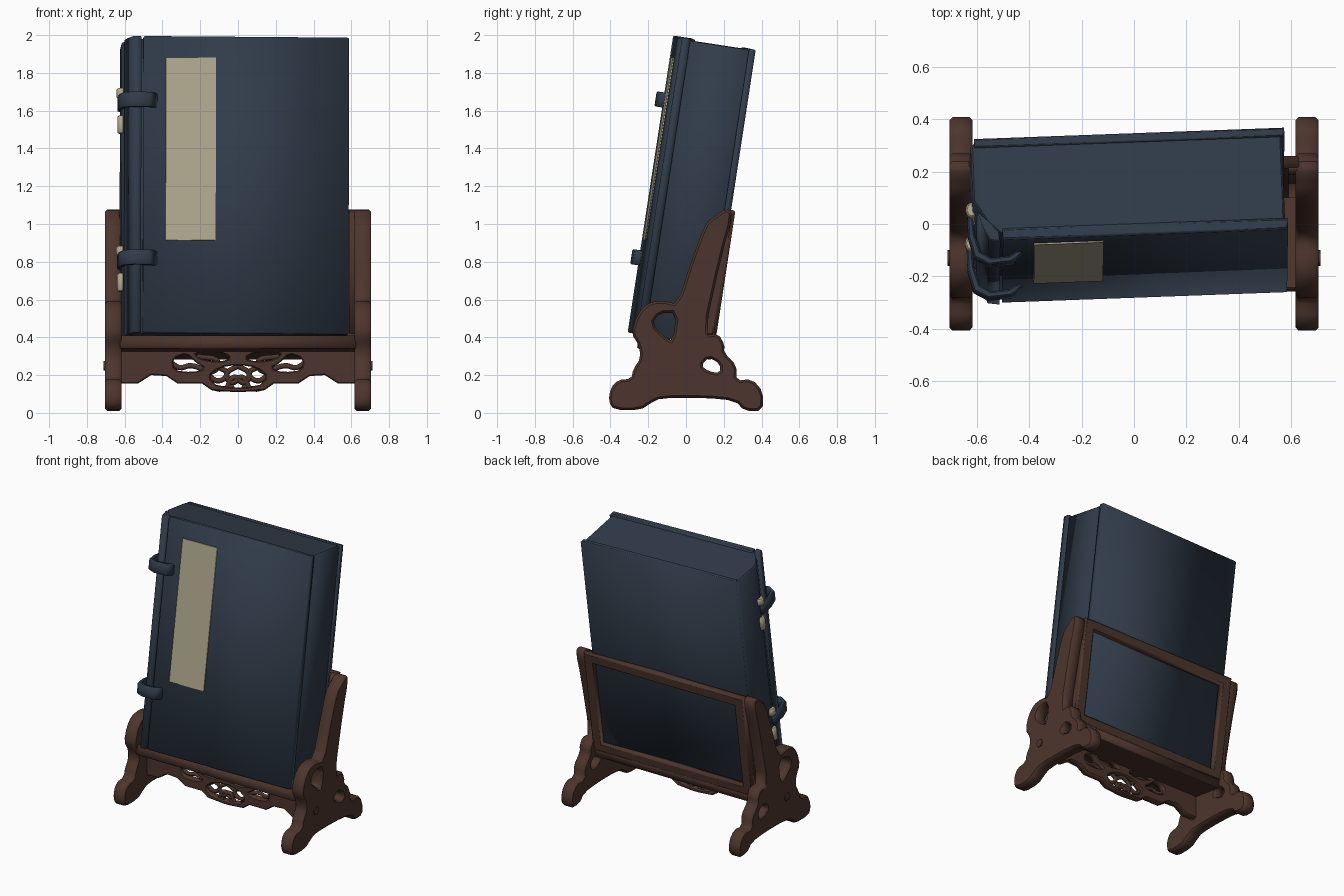
import bpy, math
from mathutils import Matrix, Vector

cube = bpy.data.objects.get("Cube")
if cube:
    bpy.data.objects.remove(cube, do_unlink=True)


def material(name, rgb):
    m = bpy.data.materials.new(name)
    m.use_nodes = True
    m.diffuse_color = (*rgb, 1)
    bsdf = m.node_tree.nodes["Principled BSDF"]
    bsdf.inputs["Base Color"].default_value = (*rgb, 1)
    bsdf.inputs["Roughness"].default_value = 0.8
    return m


NAVY = material("navy cloth", (0.030, 0.045, 0.068))
WOOD = material("dark red wood", (0.075, 0.036, 0.026))
CREAM = material("cream paper", (0.43, 0.385, 0.265))


def soften(pts, rounds=1):
    """Corner cutting that rounds a closed outline."""
    for _ in range(rounds):
        out = []
        for a, b in zip(pts, pts[1:] + pts[:1]):
            a, b = Vector(a), Vector(b)
            out += [tuple(a.lerp(b, 0.25)), tuple(a.lerp(b, 0.75))]
        pts = out
    return pts


def rect(x0, x1, y0, y1):
    return [(x0, y0), (x1, y0), (x1, y1), (x0, y1)]


def oval(cx, cy, rx, ry, n=12):
    steps = [math.tau * i / n for i in range(n)]
    return [(cx + rx * math.cos(a), cy + ry * math.sin(a)) for a in steps]


def to_mesh(name, curve, matrix, mat):
    """Turn a curve into a mesh object in the scene."""
    tmp = bpy.data.objects.new(name + "_curve", curve)
    bpy.context.collection.objects.link(tmp)
    dg = bpy.context.evaluated_depsgraph_get()
    mesh = bpy.data.meshes.new_from_object(tmp.evaluated_get(dg))
    bpy.data.objects.remove(tmp, do_unlink=True)
    mesh.transform(matrix)
    mesh.materials.clear()
    mesh.materials.append(mat)
    ob = bpy.data.objects.new(name, mesh)
    bpy.context.collection.objects.link(ob)
    return ob


def plate(name, outlines, lo, hi, matrix, mat, bevel=0.0):
    """Flat plate with holes: outlines in local XY, thickness along local Z."""
    cu = bpy.data.curves.new(name, "CURVE")
    cu.dimensions, cu.fill_mode = "2D", "BOTH"
    cu.extrude = (hi - lo) / 2 - bevel
    cu.bevel_depth, cu.bevel_resolution, cu.offset = bevel, 0, -bevel
    for pts in outlines:
        sp = cu.splines.new("POLY")
        sp.points.add(len(pts) - 1)
        for p, q in zip(sp.points, pts):
            p.co = (q[0], q[1], 0, 1)
        sp.use_cyclic_u = True
    return to_mesh(name, cu, matrix @ Matrix.Translation((0, 0, (lo + hi) / 2)), mat)


def tube(name, pts, radius, matrix, mat):
    """Carved strand following a smooth path."""
    cu = bpy.data.curves.new(name, "CURVE")
    cu.dimensions, cu.resolution_u = "3D", 5
    cu.bevel_depth, cu.bevel_resolution, cu.use_fill_caps = radius, 1, True
    sp = cu.splines.new("BEZIER")
    sp.bezier_points.add(len(pts) - 1)
    for p, q in zip(sp.bezier_points, pts):
        p.co = (q[0], q[1], 0)
        p.handle_left_type = p.handle_right_type = "AUTO"
    return to_mesh(name, cu, matrix, mat)


# Leaning frame: origin at the lower front edge, y is depth, z runs up the cover
LEAN = Matrix.Translation((0, -0.278, 0.42)) @ Matrix.Rotation(-0.152, 4, "X")
BOOK = (Matrix.Translation((0, -0.278, 0.42)) @ Matrix.Rotation(0.038, 4, "Z")
        @ Matrix.Rotation(-0.152, 4, "X") @ Matrix.Rotation(0.008, 4, "Y"))
# Upright planes: local XY becomes XZ, or YZ
FACE = Matrix.Rotation(math.pi / 2, 4, "X")
SIDE = Matrix(((0, 0, 1, 0), (1, 0, 0, 0), (0, 1, 0, 0), (0, 0, 0, 1)))

# Book case: body block, front board and spine strip
TALL = 1.59
body = [(-0.535, 0.02), (0.575, 0.02), (0.575, 0.37), (0.56, 0.385),
        (-0.59, 0.385), (-0.615, 0.36), (-0.615, 0.15)]
plate("case_body", [body], 0.0, TALL - 0.012, BOOK, NAVY, 0.008)
plate("back_board", [rect(-0.60, 0.585, 0.355, 0.39)], 0.0, TALL - 0.006, BOOK, NAVY, 0.006)
plate("front_board", [rect(-0.505, 0.585, -0.005, 0.04)], 0.0, TALL, BOOK, NAVY, 0.008)
plate("front_flap", [[(-0.56, -0.005), (-0.515, -0.012), (-0.515, 0.03), (-0.60, 0.11)]],
      0.0, TALL, BOOK, NAVY, 0.006)

# Title slip on the cover
COVER = BOOK @ FACE
plate("title_slip", [rect(-0.385, -0.12, 0.497, 1.475)], 0.0045, 0.0115, COVER, CREAM)

# Closing straps with their pins
strap = [(-0.43, -0.006), (-0.47, -0.045), (-0.56, -0.052), (-0.615, -0.02), (-0.635, 0.06),
         (-0.635, 0.16), (-0.615, 0.16), (-0.61, 0.07), (-0.59, 0.0), (-0.55, -0.025),
         (-0.48, -0.02), (-0.45, -0.002)]
for label, z in (("upper", 1.245), ("lower", 0.40)):
    plate(label + "_strap", [strap], z - 0.04, z + 0.04, BOOK, NAVY, 0.006)
    plate(label + "_pin_top", [oval(-0.618, 0.155, 0.024, 0.03, 8)], z + 0.035, z + 0.085,
          BOOK, CREAM, 0.006)
    plate(label + "_pin_end", [oval(-0.616, 0.155, 0.02, 0.026, 8)], z - 0.155, z - 0.06,
          BOOK, CREAM, 0.006)

# Side panels of the stand, cut from one scrolled profile
foot_front = [(-0.24, 0.015), (-0.38, 0.015), (-0.41, 0.06), (-0.40, 0.13), (-0.36, 0.175),
              (-0.29, 0.18), (-0.28, 0.23), (-0.24, 0.29), (-0.25, 0.36), (-0.29, 0.42),
              (-0.26, 0.52), (-0.20, 0.585), (-0.12, 0.595)]
post = [(-0.045, 0.575), (0.02, 0.78), (0.10, 1.0), (0.15, 1.04), (0.215, 1.085),
        (0.25, 1.05), (0.19, 0.84), (0.095, 0.41)]
foot_back = [(0.17, 0.42), (0.205, 0.36), (0.20, 0.32), (0.27, 0.25), (0.265, 0.17),
             (0.35, 0.18), (0.41, 0.11), (0.405, 0.01), (0.31, 0.01), (0.26, 0.065),
             (0.1, 0.08), (-0.13, 0.08), (-0.19, 0.05)]
profile = soften(foot_front + post + foot_back)
teardrop = soften([(-0.18, 0.47), (-0.14, 0.53), (-0.05, 0.53), (-0.07, 0.38), (-0.11, 0.40)])
keyhole = soften([(0.08, 0.25), (0.12, 0.295), (0.18, 0.26), (0.18, 0.21), (0.12, 0.22)])
for label, s in (("left", 1), ("right", -1)):
    lo, hi = sorted((s * 0.617, s * 0.705))
    plate(label + "_side_panel", [profile, teardrop, keyhole], lo, hi, SIDE, WOOD, 0.012)
    lo, hi = sorted((s * 0.70, s * 0.712))
    plate(label + "_side_boss", [oval(-0.13, 0.25, 0.03, 0.03, 6)], lo, hi, SIDE, WOOD)
    # Corner block that ties each panel to the back frame
    lo, hi = sorted((s * 0.59, s * 0.63))
    plate(label + "_frame_stile", [[(0.10, 0.42), (0.14, 0.42), (0.245, 1.05),
                                    (0.215, 1.075), (0.19, 1.05)]], lo, hi, SIDE, WOOD)

# Back frame behind the book
BACK = LEAN @ FACE
plate("back_frame", [rect(-0.63, 0.63, -0.02, 0.725), rect(-0.555, 0.555, 0.045, 0.655)],
      -0.435, -0.385, BACK, WOOD, 0.008)

# Sloping shelf under the book
plate("shelf", [rect(-0.625, 0.625, 0.03, 0.43)], -0.075, -0.005, LEAN, WOOD, 0.006)

# Pierced apron below the shelf
half = [(0.02, 0.11), (0.14, 0.12), (0.19, 0.155), (0.32, 0.155), (0.38, 0.195),
        (0.46, 0.20), (0.53, 0.155), (0.63, 0.155), (0.63, 0.36)]
mirror = lambda pts: [(-x, z) for x, z in reversed(pts)]
wing = soften([(0.17, 0.235), (0.24, 0.215), (0.34, 0.225), (0.345, 0.29), (0.27, 0.315),
               (0.23, 0.27)])
slot = soften([(0.03, 0.29), (0.10, 0.325), (0.24, 0.32), (0.20, 0.285), (0.10, 0.27)])
heart = soften([(-0.16, 0.19), (-0.10, 0.24), (0.0, 0.255), (0.10, 0.24), (0.16, 0.19),
                (0.10, 0.135), (-0.10, 0.135)])
APRON = Matrix.Translation((0, -0.12, 0)) @ FACE
plate("apron", [half + mirror(half), wing, mirror(wing), slot, mirror(slot), heart],
      -0.025, 0.025, APRON, WOOD, 0.006)

# Carved scrolls across the apron openings
scrolls = [[(0.0, 0.25), (0.06, 0.20), (0.03, 0.16), (-0.02, 0.19), (-0.06, 0.13)],
           [(0.16, 0.20), (0.10, 0.17), (0.06, 0.21), (0.10, 0.24)],
           [(0.18, 0.23), (0.25, 0.25), (0.31, 0.24), (0.36, 0.27)],
           [(0.02, 0.14), (0.12, 0.13), (0.17, 0.18), (0.10, 0.26), (0.22, 0.30)]]
for i, path in enumerate(scrolls):
    tube(f"left_scroll_{i}", path, 0.014, APRON, WOOD)
    tube(f"right_scroll_{i}", mirror(path), 0.014, APRON, WOOD)
